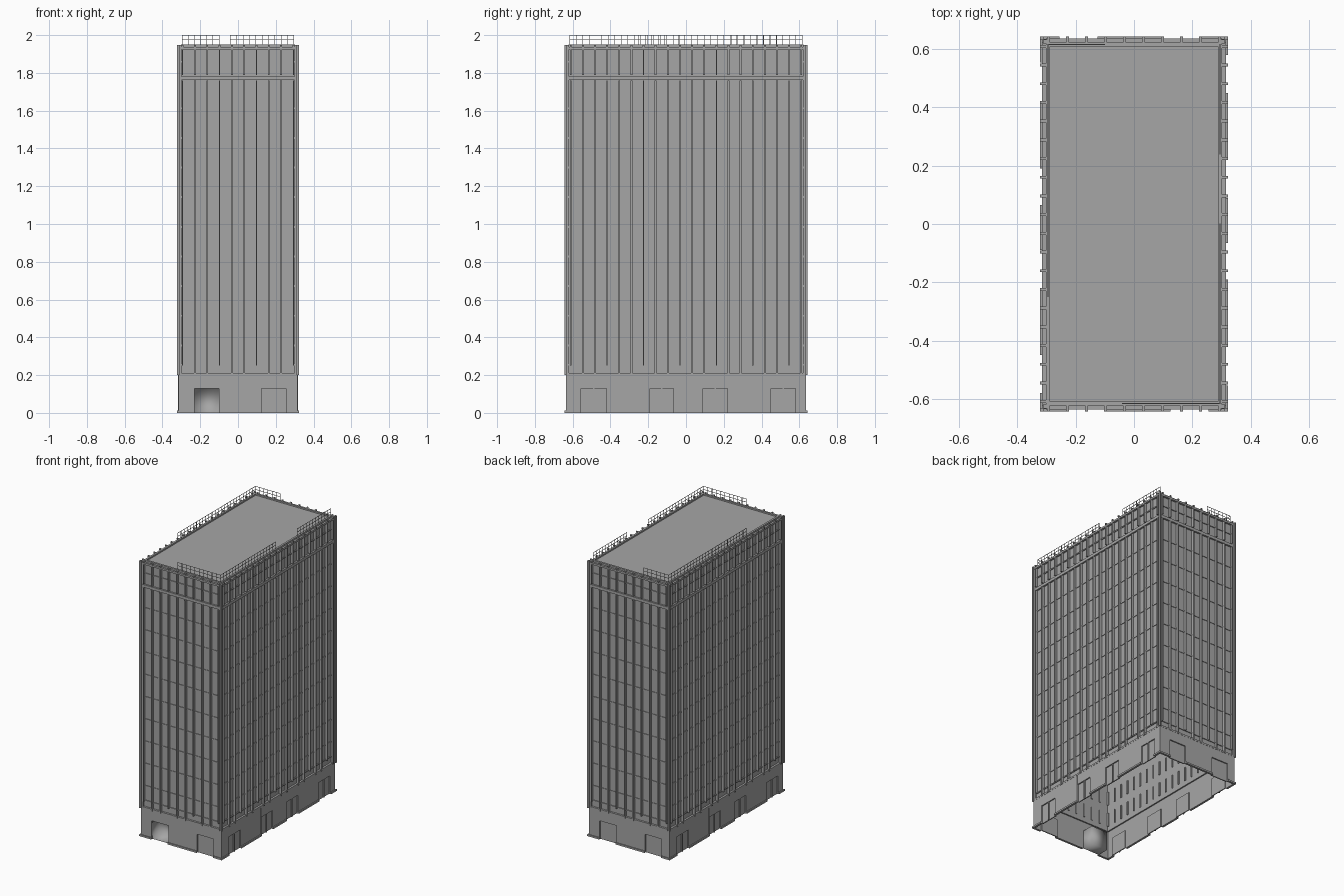
import bpy, bmesh

if "Cube" in bpy.data.objects:
    bpy.data.objects.remove(bpy.data.objects["Cube"])

HX, HY = 0.322, 0.643          # outer half sizes of the tower
WALL = 0.02                    # how far the glass sits behind the fin tips
BASE, BAND, TOP = 0.20, 1.77, 1.95
FLOORS = 10
STEP = (BAND - BASE) / FLOORS

grey = bpy.data.materials.new("concrete grey")
grey.diffuse_color = (0.38, 0.38, 0.38, 1)
grey.use_nodes = True
grey.node_tree.nodes["Principled BSDF"].inputs["Base Color"].default_value = grey.diffuse_color

# Each side: (half length, distance from centre, map from along/outward to x, y)
SIDES = {
    "front": (HX, HY, lambda u, d: (u, -d)),
    "right": (HY, HX, lambda u, d: (d, u)),
    "back": (HX, HY, lambda u, d: (-u, d)),
    "left": (HY, HX, lambda u, d: (-d, -u)),
}
DOORS = {"short": [(-0.23, -0.10), (0.125, 0.255)],
         "long": [(-0.555, -0.42), (-0.19, -0.065), (0.09, 0.22), (0.45, 0.58)]}


def add_box(bm, lo, hi):
    verts = bmesh.ops.create_cube(bm, size=1)["verts"]
    for v in verts:
        v.co = [(lo[i] + hi[i]) / 2 + v.co[i] * abs(hi[i] - lo[i]) for i in range(3)]


def side_box(bm, side, u0, u1, d0, d1, z0, z1):
    """Box on a side; d is measured outward from the fin tips."""
    _, dist, place = side
    a, b = place(u0, dist + d0), place(u1, dist + d1)
    add_box(bm, (*a, z0), (*b, z1))


def finish(bm, name):
    mesh = bpy.data.meshes.new(name)
    bm.to_mesh(mesh)
    bm.free()
    mesh.materials.append(grey)
    obj = bpy.data.objects.new(name, mesh)
    bpy.context.collection.objects.link(obj)
    return obj


for name, side in SIDES.items():
    half = side[0]
    short = half < 0.5
    n = 10 if short else 20
    span = 0.293 if short else 0.61
    pitch = 2 * span / (n - 1)

    # Thin curtain wall, hollow behind
    bm = bmesh.new()
    side_box(bm, side, -half + WALL, half - WALL, -WALL - 0.004, -WALL, BASE, TOP - 0.01)
    finish(bm, name + "_curtain_wall")

    # Vertical fins, with short stubs showing on the inside at every floor
    bm = bmesh.new()
    for i in range(n):
        u = -span + i * pitch
        w = 0.003 if i % 3 == 0 else 0.005
        low = 0.25 if i % 3 == 0 else BASE
        side_box(bm, side, u - w, u + w, -WALL, -0.002, low, BAND - 0.01)
        side_box(bm, side, u - w, u + w, -WALL, -0.002, BAND + 0.018, TOP - 0.025)
        side_box(bm, side, u - 0.005, u + 0.005, -WALL, 0, TOP - 0.012, TOP - 0.002)
        for f in range(FLOORS):
            z = BASE + f * STEP
            side_box(bm, side, u - w, u + w, -WALL - 0.010, -WALL - 0.002,
                     z + 0.03, z + STEP - 0.03)
    finish(bm, name + "_fins")

    # Floor lines, upper bands and bottom sill
    bm = bmesh.new()
    inner = half - WALL
    for f in range(1, FLOORS):
        z = BASE + f * STEP
        side_box(bm, side, -inner, inner, -WALL, -WALL + 0.004, z - 0.005, z + 0.005)
    for z0, z1, d in ((BASE, BASE + 0.012, -0.006), (0.25, 0.258, -0.014),
                      (BAND - 0.008, BAND + 0.012, -0.008),
                      (1.855, 1.863, -0.014), (TOP - 0.025, TOP - 0.012, -0.006)):
        side_box(bm, side, -inner, inner, -WALL, d, z0, z1)
    finish(bm, name + "_bands")

    # Base wall: piers between the doors, lintels, recessed doors and plinth
    bm = bmesh.new()
    end = half - 0.007
    edge = -end
    doors = DOORS["short" if short else "long"]
    for a, b in doors + [(end, end)]:
        side_box(bm, side, edge, a, -0.015, -0.007, 0, BASE)
        side_box(bm, side, edge - (0.007 if edge == -end else 0),
                 a + (0.007 if a == end else 0), -0.007, 0, 0, 0.012)
        edge = b
    for a, b in doors:
        side_box(bm, side, a, b, -0.015, -0.007, 0.13, BASE)
        if name == "front" and a < 0:
            continue                      # this one is an open niche
        side_box(bm, side, a, b, -0.022, -0.015, 0, 0.13)
        if not short:
            m = (a + b) / 2
            side_box(bm, side, m - 0.004, m + 0.004, -0.015, -0.008, 0, 0.13)
    if not short:
        side_box(bm, side, -0.198, -0.194, -0.007, -0.004, 0.012, BASE)
    side_box(bm, side, -half + 0.007, half - 0.007, -0.024, -0.007, BASE - 0.004, BASE)
    finish(bm, name + "_base")

# Rounded looking entrance niche, open to the front
bm = bmesh.new()
add_box(bm, (-0.23, -HY + 0.015, 0), (-0.10, -HY + 0.10, 0.13))
bm.normal_update()
bmesh.ops.delete(bm, geom=[f for f in bm.faces if f.normal.y < -0.9], context="FACES")
bmesh.ops.reverse_faces(bm, faces=bm.faces[:])
for f in bm.faces:
    f.smooth = True
finish(bm, "entrance_niche")

# Corner piers
bm = bmesh.new()
for sx in (-1, 1):
    for sy in (-1, 1):
        for inset, size in ((0.0, 0.012), (0.010, 0.014)):
            x, y = sx * (HX - inset), sy * (HY - inset)
            add_box(bm, (x, y, BASE), (x - sx * size, y - sy * size, TOP - 0.003))
finish(bm, "corner_piers")

# Roof slab and parapet
bm = bmesh.new()
rx, ry = HX - WALL, HY - WALL
add_box(bm, (-rx, -ry, TOP - 0.02), (rx, ry, TOP - 0.01))
finish(bm, "roof")
bm = bmesh.new()
for s in (-1, 1):
    add_box(bm, (s * rx, -ry, TOP - 0.015), (s * (rx - 0.014), ry, TOP))
    add_box(bm, (-rx, s * ry, TOP - 0.015), (rx, s * (ry - 0.014), TOP))
finish(bm, "parapet")

# Roof railings: runs of thin posts with a top and middle rail
RX, RY, T = 0.295, 0.616, 0.0012
runs = [((-RX, RY), (-0.10, RY)), ((-RX, -0.25), (-RX, RY)),
        ((RX, 0.24), (RX, RY)), ((RX, -RY), (RX, 0.0)), ((-0.04, -RY), (RX, -RY))]
bm = bmesh.new()
for (x0, y0), (x1, y1) in runs:
    for z in (1.975, 2.0 - 2 * T):
        add_box(bm, (x0 - T, y0 - T, z), (x1 + T, y1 + T, z + 2 * T))
    count = round(max(x1 - x0, y1 - y0) / 0.035)
    for i in range(count + 1):
        x, y = x0 + (x1 - x0) * i / count, y0 + (y1 - y0) * i / count
        add_box(bm, (x - T, y - T, TOP - 0.012), (x + T, y + T, 2.0 - T))
finish(bm, "roof_railing")
